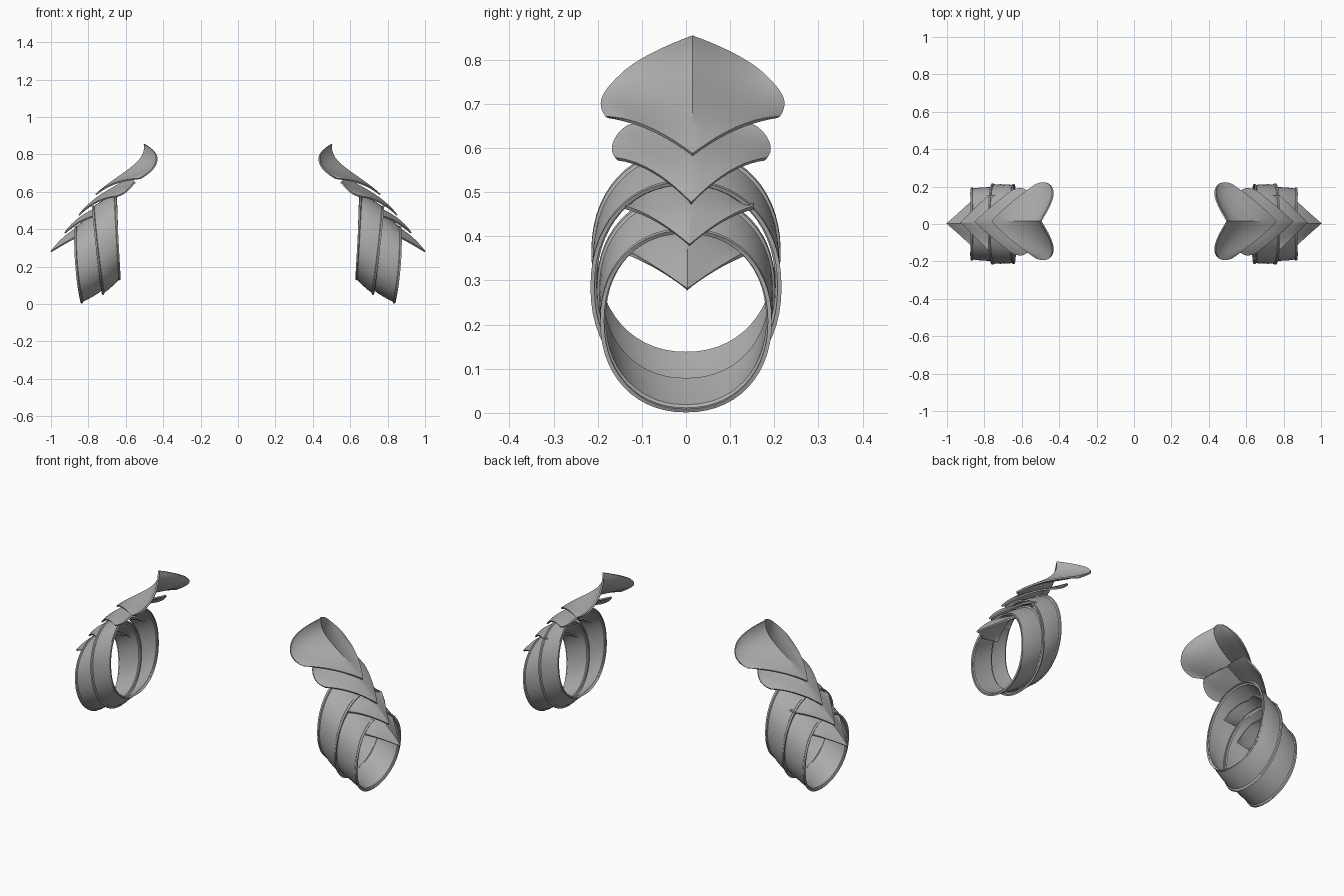
import bpy, math
from mathutils import Vector

cube = bpy.data.objects.get("Cube")
if cube:
    bpy.data.objects.remove(cube)

steel = bpy.data.materials.new("grey_steel")
steel.use_nodes = True
grey = (0.42, 0.42, 0.42, 1)
steel.diffuse_color = grey
steel.node_tree.nodes["Principled BSDF"].inputs["Base Color"].default_value = grey


def blend(points, t):
    """Smooth curve through evenly spaced points, t from 0 to 1."""
    n = len(points) - 1
    total = Vector((0, 0, 0))
    for i, p in enumerate(points):
        w = 1
        for j in range(n + 1):
            if j != i:
                w *= (t * n - j) / (i - j)
        total += w * Vector(p)
    return total


def build(name, rows, closed, thickness):
    """Skin rows of points, thicken, and mirror to the other shoulder."""
    width = len(rows[0])
    faces = []
    for r in range(len(rows) - 1):
        for c in range(width if closed else width - 1):
            d = (c + 1) % width
            faces.append((r * width + c, r * width + d,
                          (r + 1) * width + d, (r + 1) * width + c))
    mesh = bpy.data.meshes.new(name)
    mesh.from_pydata([p for row in rows for p in row], [], faces)
    mesh.materials.append(steel)
    obj = bpy.data.objects.new(name, mesh)
    bpy.context.collection.objects.link(obj)
    solid = obj.modifiers.new("thickness", "SOLIDIFY")
    solid.thickness = thickness
    solid.offset = 0
    obj.modifiers.new("other_side", "MIRROR")
    bpy.ops.object.select_all(action="DESELECT")
    obj.select_set(True)
    bpy.context.view_layer.objects.active = obj
    bpy.ops.object.convert(target="MESH")
    bpy.ops.object.shade_smooth_by_angle(angle=math.radians(25))


def ring(top, bottom, half_width, bow, scale):
    """Slanted rounded loop between a top and a bottom (x, z) point."""
    points = []
    for i in range(56):
        a = 2 * math.pi * i / 56
        s, c = math.sin(a), math.cos(a)
        up = math.copysign(abs(c) ** 0.93, c) * scale
        side = math.copysign(abs(s) ** 0.93, s) * scale
        x = (top[0] + bottom[0]) / 2 + (top[0] - bottom[0]) / 2 * up + bow * s * s
        z = (top[1] + bottom[1]) / 2 + (top[1] - bottom[1]) / 2 * up
        points.append((x, half_width * side, z))
    return points


def band(name, inner, outer, bow):
    """Arm band between two loops, with a slightly raised lip on each rim."""
    rows = []
    for t, scale in ((0, 1), (0.05, 1), (0.08, 0.975), (0.35, 0.985),
                     (0.65, 0.985), (0.92, 0.975), (0.95, 1), (1, 1)):
        mix = lambda a, b: a + (b - a) * t
        top, bottom = [[mix(inner[k][i], outer[k][i]) for i in (0, 1)] for k in (0, 1)]
        rows.append(ring(top, bottom, mix(inner[2], outer[2]), bow * t, scale))
    build(name, rows, True, 0.009)


# Arm bands: (top x z, bottom x z, half width) of the inner and outer loops
band("upper_arm_band", ((0.65, 0.595), (0.63, 0.135), 0.21),
     ((0.78, 0.52), (0.725, 0.05), 0.212), 0.005)
band("lower_arm_band", ((0.755, 0.495), (0.72, 0.075), 0.198),
     ((0.87, 0.41), (0.84, 0.005), 0.19), 0.015)


def plate(name, shift, spine, middle, edge):
    """Ridged plate spanned by a spine and mirrored middle and edge rails."""
    rows = []
    for r in range(17):
        c, m, e = (blend(rail, r / 16) for rail in (spine, middle, edge))
        row = []
        for k in range(-10, 11):
            p = blend((c, m, e), abs(k) / 10)
            p.y = math.copysign(p.y, k) + shift
            row.append(p)
        rows.append(row)
    build(name, rows, False, 0.008)


# Overlapping shoulder plates, from the crest down
plate("crest_plate", 0.015,
      ((0.50, 0, 0.855), (0.53, 0, 0.765), (0.63, 0, 0.685), (0.76, 0, 0.585)),
      ((0.445, 0.10, 0.81), (0.48, 0.11, 0.735), (0.56, 0.11, 0.685), (0.655, 0.10, 0.645)),
      ((0.435, 0.165, 0.765), (0.45, 0.195, 0.73), (0.48, 0.207, 0.70), (0.525, 0.195, 0.67)))
plate("second_plate", 0.012,
      ((0.58, 0, 0.67), (0.68, 0, 0.615), (0.77, 0, 0.555), (0.85, 0, 0.475)),
      ((0.56, 0.08, 0.66), (0.62, 0.09, 0.62), (0.69, 0.09, 0.585), (0.755, 0.085, 0.545)),
      ((0.55, 0.14, 0.65), (0.57, 0.165, 0.63), (0.60, 0.178, 0.60), (0.65, 0.168, 0.575)))
plate("third_plate", 0.008,
      ((0.72, 0, 0.53), (0.79, 0, 0.495), (0.86, 0, 0.45), (0.925, 0, 0.38)),
      ((0.70, 0.07, 0.52), (0.75, 0.075, 0.495), (0.80, 0.075, 0.47), (0.85, 0.075, 0.435)),
      ((0.68, 0.14, 0.47), (0.71, 0.145, 0.47), (0.745, 0.145, 0.47), (0.78, 0.145, 0.465)))
plate("lowest_plate", 0.003,
      ((0.78, 0, 0.44), (0.86, 0, 0.405), (0.93, 0, 0.355), (1.0, 0, 0.28)),
      ((0.77, 0.065, 0.425), (0.82, 0.07, 0.40), (0.87, 0.07, 0.37), (0.925, 0.065, 0.325)),
      ((0.76, 0.13, 0.37), (0.79, 0.135, 0.37), (0.82, 0.135, 0.365), (0.86, 0.13, 0.36)))
